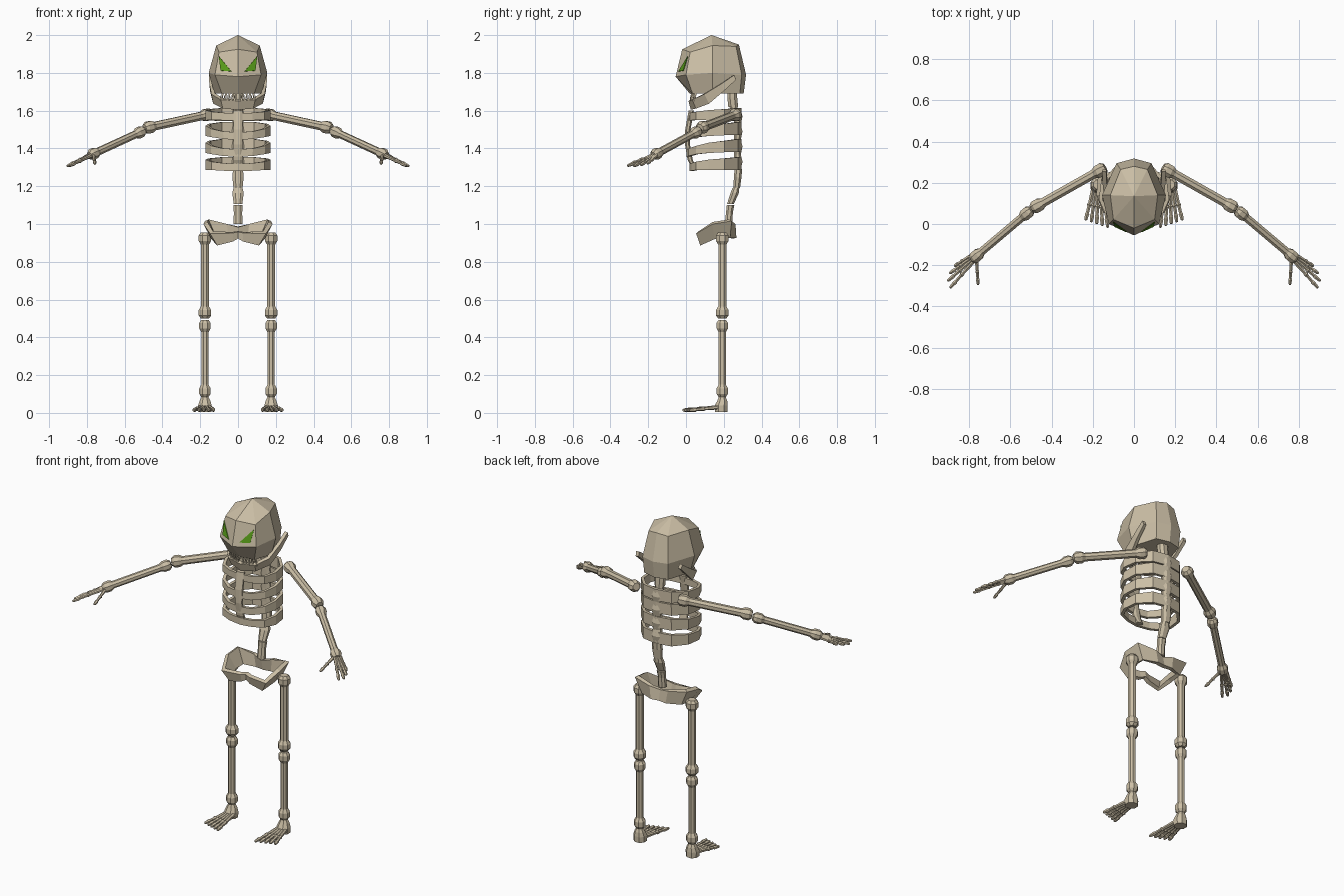
import bpy
import math
from mathutils import Vector

if "Cube" in bpy.data.objects:
    bpy.data.objects.remove(bpy.data.objects["Cube"])


def material(name, rgb):
    m = bpy.data.materials.new(name)
    m.diffuse_color = (*rgb, 1)
    m.use_nodes = True
    m.node_tree.nodes["Principled BSDF"].inputs["Base Color"].default_value = m.diffuse_color
    return m


BONE = material("bone", (0.60, 0.52, 0.38))
GREEN = material("eye green", (0.10, 0.34, 0.01))


def make(name, verts, faces, mat=BONE, mirror=True, thick=0):
    me = bpy.data.meshes.new(name)
    me.from_pydata([tuple(v) for v in verts], [], faces)
    me.materials.append(mat)
    ob = bpy.data.objects.new(name, me)
    bpy.context.collection.objects.link(ob)
    if mirror:
        mod = ob.modifiers.new("mirror", 'MIRROR')
        mod.merge_threshold = 0.0005
    if thick:
        mod = ob.modifiers.new("thickness", 'SOLIDIFY')
        mod.thickness = thick
        mod.offset = 0
    return ob


def lathe(p, q, profile, n, verts, faces):
    """Faceted solid along p-q; profile is (distance from p, radius)."""
    p, q = Vector(p), Vector(q)
    d = (q - p).normalized()
    side = d.cross(Vector((0, 0, 1)) if abs(d.z) < 0.9 else Vector((0, 1, 0))).normalized()
    up = side.cross(d)
    base = len(verts)
    for t, r in profile:
        for i in range(n):
            a = 2 * math.pi * (i + 0.5) / n
            # side x up points against d, so run the angle backwards
            verts.append(p + d * t + (side * math.cos(a) - up * math.sin(a)) * r)
    k = len(profile)
    for j in range(k - 1):
        for i in range(n):
            a, b = base + j * n + i, base + j * n + (i + 1) % n
            faces.append((a, b, b + n, a + n))
    faces.append(tuple(base + i for i in reversed(range(n))))
    faces.append(tuple(base + (k - 1) * n + i for i in range(n)))


def long_bone(name, p, q, r, ball):
    """Shaft with a knob at each end."""
    L = (Vector(q) - Vector(p)).length
    prof = [(-.030, ball * .65), (-.014, ball), (.014, ball), (.034, r),
            (L - .034, r), (L - .014, ball), (L + .014, ball), (L + .030, ball * .65)]
    v, f = [], []
    lathe(p, q, prof, 8, v, f)
    make(name, v, f)


def digits(name, pairs, r):
    """Jointed fingers or toes."""
    v, f = [], []
    for p, q in pairs:
        L = (Vector(q) - Vector(p)).length
        prof = [(0, r), (L * .45, r * .75), (L * .5, r * 1.1), (L * .55, r * .8),
                (L * .75, r * .7), (L * .79, r), (L * .97, r * .7), (L, r * .4)]
        lathe(p, q, prof, 6, v, f)
    make(name, v, f)


def strip(name, sections, thick):
    """Band through (top point, bottom point) sections, mirrored."""
    v = [pt for s in sections for pt in s]
    f = [(2 * i, 2 * i + 1, 2 * i + 3, 2 * i + 2) for i in range(len(sections) - 1)]
    make(name, v, f, thick=thick)


def block(name, levels, mirror=False):
    """Tapered block; levels are (x, y, z, half width x, half width y)."""
    v, f = [], []
    for x, y, z, a, b in levels:
        c = .45
        for sx, sy in ((1, c), (c, 1), (-c, 1), (-1, c), (-1, -c), (-c, -1), (c, -1), (1, -c)):
            v.append((x + sx * a, y + sy * b, z))
    k = len(levels)
    for j in range(k - 1):
        for i in range(8):
            a, b = j * 8 + i, j * 8 + (i + 1) % 8
            f.append((a, b, b + 8, a + 8))
    f.append(tuple(reversed(range(8))))
    f.append(tuple((k - 1) * 8 + i for i in range(8)))
    make(name, v, f, mirror=mirror)


# Skull: half rings from front centre to back centre, below a crown point
rings = [
    [(0, -.02, 1.925), (.10, .022, 1.91), (.115, .14, 1.945), (.065, .265, 1.94), (0, .28, 1.95)],
    [(0, -.055, 1.78), (.122, 0, 1.79), (.155, .14, 1.80), (.085, .295, 1.79), (0, .318, 1.79)],
    [(0, .02, 1.69), (.085, .035, 1.69), (.125, .14, 1.69), (.08, .285, 1.69), (0, .305, 1.69)],
]
verts = [p for r in rings for p in r] + [(0, .135, 2.0)]
faces = [(15, i, i + 1) for i in range(4)]
for j in range(2):
    for i in range(4):
        a = j * 5 + i
        faces.append((a, a + 5, a + 6, a + 1))
faces.append((14, 13, 12, 11, 10))
make("skull", verts, faces)

# Slanted eyes lying on the face plane
eye = [(.035, 1.808), (.092, 1.812), (.101, 1.888)]
plane = [(x, -.055 + .25 * (z - 1.78) + .43 * x - .006, z) for x, z in eye]
make("eye", plane, [(0, 1, 2)], GREEN, thick=.004)

# Lower jaw
strip("jaw", [((.145, .255, 1.79), (.142, .265, 1.765)),
              ((.142, .19, 1.745), (.138, .20, 1.705)),
              ((.132, .10, 1.69), (.122, .125, 1.64)),
              ((.085, .04, 1.662), (.075, .06, 1.615)),
              ((0, .022, 1.655), (0, .035, 1.608))], .02)

# Upper and lower teeth
v, f = [], []
for i in range(5):
    x = .01 + .018 * i
    y = .03 + 3.0 * x * x
    lathe((x, y, 1.695), (x, y, 1.66), [(0, .009), (.032, .0015)], 4, v, f)
    x += .008
    y = .024 + 3.0 * x * x
    lathe((x, y, 1.65), (x, y, 1.69), [(0, .009), (.032, .0015)], 4, v, f)
make("teeth", v, f)

# Neck and spine
block("neck", [(0, .245, 1.69, .03, .024), (0, .245, 1.67, .03, .026), (0, .25, 1.62, .027, .026)][::-1])
block("upper_neck_joint", [(0, .255, 1.59, .024, .02), (0, .25, 1.63, .024, .02)])
for i, z in enumerate((1.295, 1.375, 1.455, 1.535)):
    block(f"chest_vertebra_{i + 1}", [(0, .272, z - .008, .026, .018), (0, .277, z + .035, .032, .022),
                                      (0, .272, z + .072, .026, .018)])
block("lumbar_vertebra_1", [(0, .268, 1.19, .024, .018), (0, .274, 1.25, .03, .02), (0, .277, 1.29, .026, .02)])
block("lumbar_vertebra_2", [(0, .235, 1.105, .023, .018), (0, .258, 1.165, .03, .022), (0, .264, 1.19, .024, .018)])
block("lumbar_vertebra_3", [(0, .225, 1.0, .024, .02), (0, .23, 1.06, .022, .018), (0, .236, 1.10, .025, .02)])

# Ribs: taller at the back, dipping towards the breastbone
for i, z in enumerate((1.575, 1.49, 1.40, 1.312)):
    inset = (.012, 0, 0, .015)[i]
    drop = (.3, 1, 1, .5)[i]
    path = [(0, .285, .015, .034), (.09, .268, .015, .034), (.152, .20, .01, .03),
            (.162, .12, .003, .027), (.135, .06, -.008, .022),
            (.075, .022 + inset, -.02, .02), (0, .012 + inset, -.024, .02)]
    strip(f"rib_pair_{i + 1}", [((x, y, z + dz * drop + h), (x, y, z + dz * drop - h))
                                for x, y, dz, h in path], .018)

# Breastbone
block("breastbone", [(0, .048, 1.285, .02, .012), (0, .022, 1.34, .025, .014), (0, .008, 1.42, .023, .013),
                     (0, .01, 1.50, .025, .014), (0, .028, 1.60, .025, .014)])

# Pelvis bowl
strip("pelvis", [((0, .235, .985), (0, .25, .925)),
                 ((.06, .25, 1.0), (.05, .255, .925)),
                 ((.165, .235, 1.02), (.125, .225, .93)),
                 ((.172, .14, 1.005), (.13, .15, .925)),
                 ((.14, .06, .955), (.105, .085, .892)),
                 ((.03, .075, .955), (.03, .085, .91)),
                 ((0, .085, .96), (0, .09, .925))], .024)

# Legs
LX, LY = .175, .192
long_bone("thigh", (LX, LY, .925), (LX, LY, .53), .023, .036)
long_bone("shin", (LX, LY, .462), (LX, LY, .115), .021, .033)
block("heel", [(LX, .187, .006, .034, .034), (LX, .187, .04, .036, .034),
               (LX, LY, .065, .028, .026), (LX, LY, .085, .018, .018)], mirror=True)
digits("toes", [((.150 + .012 * i, .17, .03), (.127 + .027 * i, -.018 + .009 * i, .014))
                for i in range(5)], .012)

# Arms
long_bone("upper_arm", (.165, .26, 1.578), (.47, .088, 1.512), .024, .034)
long_bone("forearm", (.52, .052, 1.485), (.765, -.155, 1.372), .021, .031)
wrist = Vector((.785, -.168, 1.362))
tips = [(.893, -.31, 1.308), (.905, -.277, 1.306), (.895, -.24, 1.312), (.872, -.205, 1.32)]
fingers = [(wrist + Vector((-.008 + .006 * i, -.012 + .008 * i, 0)), t) for i, t in enumerate(tips)]
digits("fingers", fingers, .011)
digits("thumb", [((.765, -.17, 1.365), (.757, -.295, 1.318))], .010)
